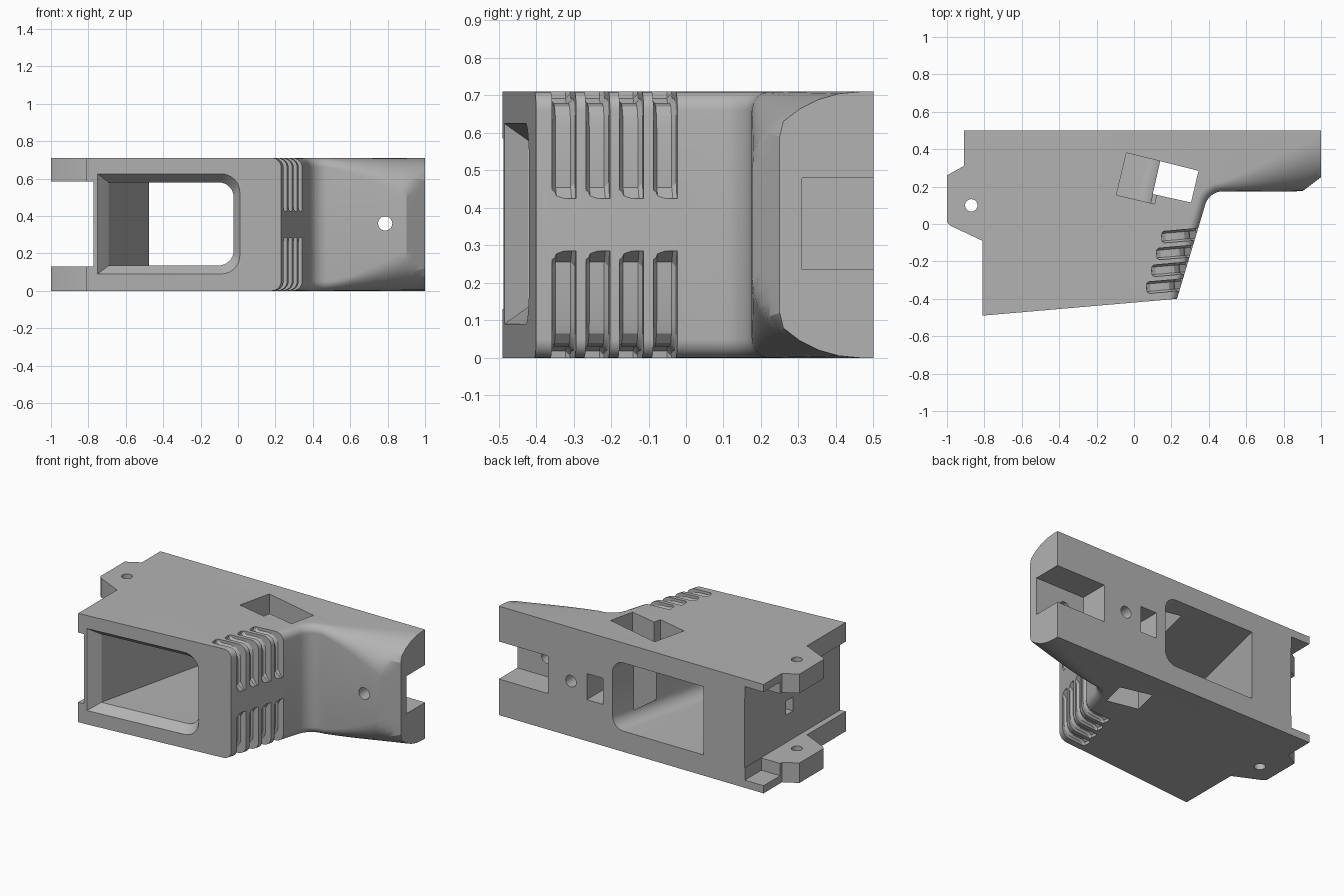
import bpy, bmesh, math
from mathutils import Vector

cube = bpy.data.objects.get("Cube")
if cube:
    bpy.data.objects.remove(cube, do_unlink=True)

H = 0.71            # body height
LEAN = 0.235        # sideways drift of the channel per unit of depth

grey = bpy.data.materials.new("matte grey")
grey.use_nodes = True
COLOUR = (0.45, 0.45, 0.45, 1)
grey.diffuse_color = COLOUR
grey.node_tree.nodes["Principled BSDF"].inputs["Base Color"].default_value = COLOUR


def loft(name, rings, closed=False):
    """Skin equal-length rings; a closed loft joins last to first and caps the sides."""
    bm = bmesh.new()
    vs = [[bm.verts.new(p) for p in r] for r in rings]
    n, m = len(vs), len(vs[0])
    for i in range(n if closed else n - 1):
        a, b = vs[i], vs[(i + 1) % n]
        for j in range(m - 1 if closed else m):
            k = (j + 1) % m
            bm.faces.new((a[j], b[j], b[k], a[k]))
    if closed:
        bm.faces.new([r[0] for r in vs])
        bm.faces.new([r[-1] for r in vs])
    else:
        bm.faces.new(vs[0])
        bm.faces.new(vs[-1])
    bmesh.ops.recalc_face_normals(bm, faces=bm.faces)
    mesh = bpy.data.meshes.new(name)
    bm.to_mesh(mesh)
    bm.free()
    mesh.materials.append(grey)
    ob = bpy.data.objects.new(name, mesh)
    bpy.context.collection.objects.link(ob)
    return ob


def prism(name, outline, z0, z1):
    return loft(name, [[(x, y, z) for x, y in outline] for z in (z0, z1)])


def box(name, x0, x1, y0, y1, z0, z1):
    return prism(name, [(x0, y0), (x1, y0), (x1, y1), (x0, y1)], z0, z1)


def circle(r, n=24):
    return [(r * math.cos(i * math.tau / n), r * math.sin(i * math.tau / n)) for i in range(n)]


# Body: a wall of vertical columns following the outline, each with rounded ends
def column(x, y, rn=0.0, rz=0.05, d=(0, 1), clamp=False):
    half = []
    for k in range(9):
        a = k * math.pi / 16
        off = rn * (1 - math.sin(a))
        px, py = x + d[0] * off, y + d[1] * off
        if clamp:
            py = max(py, 0.175 + 0.75 * (x - 0.9))
        half.append((px, py, rz * (1 - math.cos(a))))
    return half + [(px, py, H - pz) for px, py, pz in reversed(half)]


R = 0.05
wall = [column(0.23, -0.4, R, R, (-0.996, -0.087))]
for i in range(1, 5):
    y = -0.4 + 0.12 * i
    wall.append(column(0.23 + 0.3 * (y + 0.4), y, R, R, (-0.957, 0.29)))
for i in range(9):
    a = math.radians(163 - 73 * i / 8)
    d = (math.cos(a), math.sin(a))
    wall.append(column(0.4765 + 0.1 * d[0], 0.075 + 0.1 * d[1], R, R, d))
for i in range(1, 17):
    t = i / 16
    wall.append(column(0.4765 + 0.5235 * t, 0.175, R + 0.24 * t, R + 0.22 * t ** 1.4, clamp=True))
for x, y in [(1, 0.5), (-0.91, 0.5), (-0.91, 0.31), (-1, 0.26), (-1, 0.01),
             (-0.98, -0.01), (-0.81, -0.09), (-0.81, -0.49)]:
    wall.append(column(x, y))
body = loft("body", wall, closed=True)

cutters = []


# Slanted channel with flared front mouth
def channel_ring(x0, x1, z0, z1, r, y_of):
    pts = [(x0, z0)]
    for cz, start in ((z0 + r, -90), (z1 - r, 0)):
        for k in range(9):
            a = math.radians(start + 90 * k / 8)
            pts.append((x1 - r + r * math.cos(a), cz + r * math.sin(a)))
    pts.append((x0, z1))
    return [y_of(x, z) for x, z in pts]


def face_y(x):
    return -0.49 + 0.087 * (x + 0.81)


def mouth(depth):
    return lambda x, z: (x, face_y(x) + depth, z)


def slanted(y):
    return lambda x, z: (x + LEAN * y, y, z)


def inner_mouth(x, z):
    y = face_y(x) + 0.05
    return (x + LEAN * y, y, z)


cutters.append(loft("channel_cutter", [
    channel_ring(-0.752, 0.01, 0.09, 0.625, 0.1, mouth(-0.03)),
    channel_ring(-0.75, 0.01, 0.09, 0.625, 0.1, mouth(0)),
    channel_ring(-0.5925, 0.0625, 0.135, 0.58, 0.08, inner_mouth),
    channel_ring(-0.5925, 0.0625, 0.135, 0.58, 0.08, slanted(0.6))]))

# Hinge gap between the upper and lower lugs, thinner at the back
cutters.append(box("lug_gap_cutter", -1.2, -0.772, -0.8, 0.8, 0.13, 0.585))
cutters.append(box("lug_relief_cutter", -1.2, -0.775, 0.33, 0.8, 0.05, H - 0.05))
cutters.append(box("latch_cutter", -0.8, -0.72, 0.0, 0.07, 0.31, 0.4))
cutters.append(prism("lug_hole_cutter", [(x - 0.87, y + 0.1) for x, y in circle(0.033)], -0.1, 1))

# Angled port on top, its right part running through to the underside
cutters.append(prism("port_cutter", [(-0.04, 0.38), (0.16, 0.331), (0.11, 0.107),
                                     (-0.094, 0.155)], 0.5, 1))
cutters.append(prism("shaft_cutter", [(0.14, 0.336), (0.345, 0.285), (0.305, 0.115),
                                      (0.1, 0.16)], -0.1, 1))

# Back recess, square socket and round holes
cutters.append(box("recess_cutter", 0.645, 1.2, 0.31, 0.8, 0.235, 0.48))
cutters.append(box("socket_cutter", 0.25, 0.365, 0.25, 0.8, 0.27, 0.44))
for name, cx, r, y0, y1 in (("front_hole_cutter", 0.787, 0.038, 0.0, 0.4),
                            ("back_hole_cutter", 0.48, 0.038, 0.28, 0.8)):
    cutters.append(loft(name, [[(cx + a, y, 0.36 + b) for a, b in circle(r)] for y in (y0, y1)]))

# Finger grooves wrapping from the grip side onto the top and underside
groove = [(-0.1, 0.425), (0.0, 0.425), (0.035, 0.455), (0.035, 0.61), (0.043, 0.645),
          (0.065, 0.67), (0.1, 0.68), (0.165, 0.68), (0.185, 0.692), (0.19, 0.8), (-0.1, 0.8)]
inward = Vector((-0.996, -0.087, 0))
across = Vector((0.087, -0.996, 0))
for i in range(4):
    y = -0.325 + 0.09 * i
    base = Vector((0.23 + 0.3 * (y + 0.4), y, 0))
    for flip in (False, True):
        rings = []
        # Narrow floor and wider lips give the groove sloped flanks
        for side, shrink in ((-0.031, 0.012), (-0.02, 0), (0.02, 0), (0.031, 0.012)):
            ring = []
            for u, z in groove:
                if 0 < u and z < 0.75:
                    u, z = u - shrink, z + shrink
                p = base + inward * u + across * side
                ring.append((p.x, p.y, H - z if flip else z))
            rings.append(ring)
        cutters.append(loft("groove_cutter", rings))

# Carve everything out of the body
bpy.context.view_layer.objects.active = body
for c in cutters:
    c.hide_render = True
    mod = body.modifiers.new("cut", "BOOLEAN")
    mod.operation = "DIFFERENCE"
    mod.solver = "EXACT"
    mod.object = c
    bpy.ops.object.modifier_apply(modifier=mod.name)
for c in cutters:
    bpy.data.objects.remove(c, do_unlink=True)

bpy.ops.object.select_all(action="DESELECT")
body.select_set(True)
bpy.ops.object.shade_smooth_by_angle(angle=math.radians(25))
